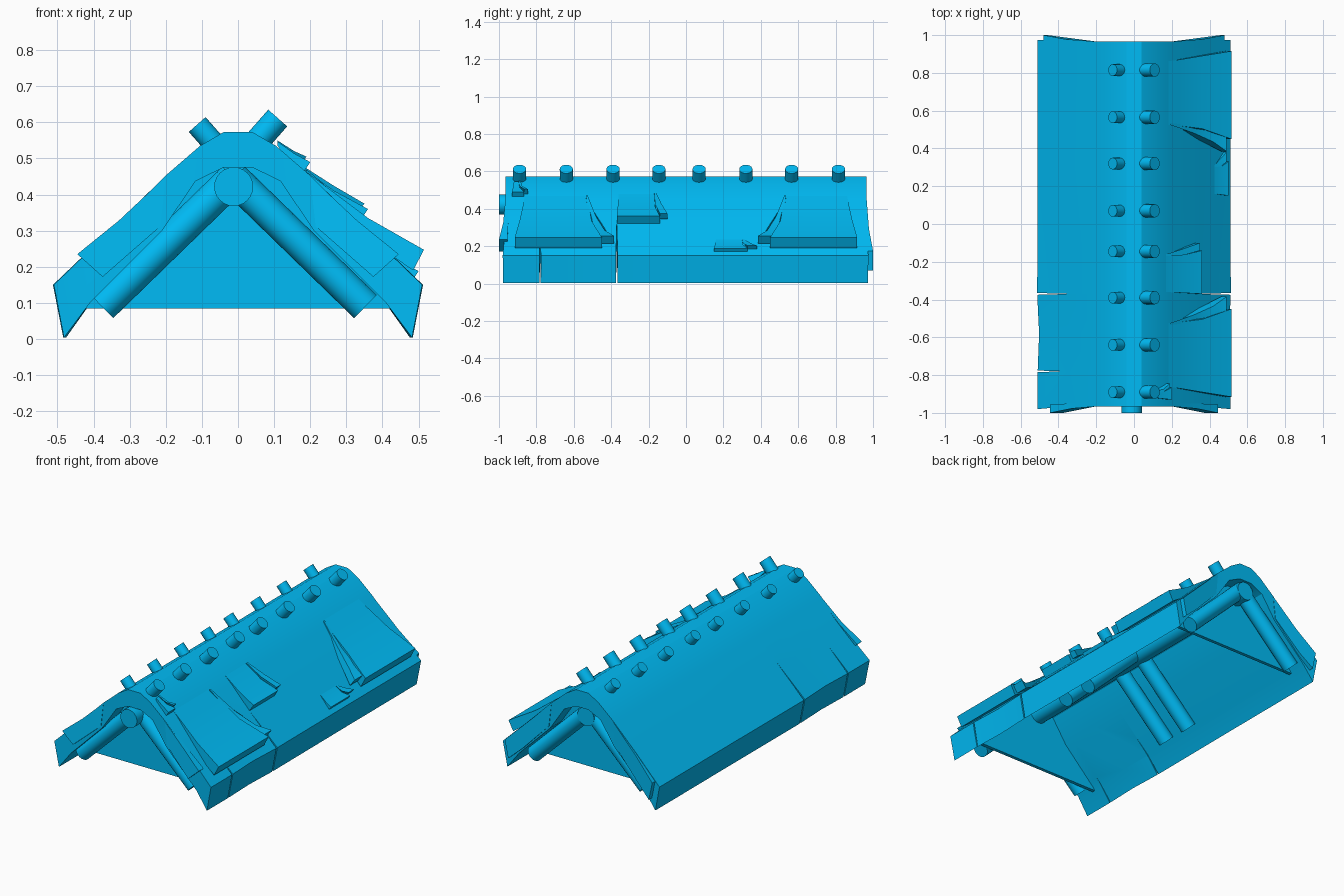
import bpy, bmesh, math
from mathutils import Vector

if "Cube" in bpy.data.objects:
    bpy.data.objects.remove(bpy.data.objects["Cube"])

mat = bpy.data.materials.new("blue")
mat.diffuse_color = (0.0, 0.5, 0.92, 1)
mat.use_nodes = True
mat.node_tree.nodes["Principled BSDF"].inputs["Base Color"].default_value = mat.diffuse_color


def finish(ob, angle=30):
    bpy.ops.object.select_all(action='DESELECT')
    ob.select_set(True)
    bpy.context.view_layer.objects.active = ob
    bpy.ops.object.shade_smooth_by_angle(angle=math.radians(angle))


def loft(name, rings, strip_caps=False):
    """Skin closed rings of points; strip_caps pairs outer and inner points."""
    bm = bmesh.new()
    rows = [[bm.verts.new(p) for p in r] for r in rings]
    n = len(rows[0])
    for a, b in zip(rows, rows[1:]):
        for i in range(n):
            j = (i + 1) % n
            bm.faces.new((a[i], a[j], b[j], b[i]))
    for r in (rows[0], rows[-1]):
        if strip_caps:
            for i in range(n // 2 - 1):
                bm.faces.new((r[i], r[i + 1], r[n - 2 - i], r[n - 1 - i]))
        else:
            bm.faces.new(r)
    bmesh.ops.recalc_face_normals(bm, faces=bm.faces)
    me = bpy.data.meshes.new(name)
    bm.to_mesh(me)
    bm.free()
    me.materials.append(mat)
    ob = bpy.data.objects.new(name, me)
    bpy.context.collection.objects.link(ob)
    finish(ob)
    return ob


def slab(name, pts, side=1, flip=1):
    """Prism along y; each point is (x, z, y start, y end)."""
    return loft(name, [[(side * p[0], flip * p[k], p[1]) for p in pts] for k in (2, 3)])


def rod(name, a, b, r, sides=20):
    a, b = Vector(a), Vector(b)
    bpy.ops.mesh.primitive_cylinder_add(vertices=sides, radius=r, depth=(b - a).length,
                                        location=(a + b) / 2)
    ob = bpy.context.object
    ob.name = name
    ob.rotation_euler = (b - a).to_track_quat('Z', 'Y').to_euler()
    ob.data.materials.append(mat)
    finish(ob)


# main roof shell
outer = [(0.51, 0.15), (0.35, 0.305), (0.2, 0.453), (0.105, 0.535), (0.04, 0.573)]
inner = [(0.482, 0.004), (0.41, 0.1), (0.21, 0.30), (0.118, 0.437), (0.04, 0.475)]
half = lambda h: h + [(-x, z) for x, z in reversed(h)]
profile = half(outer) + half(inner)[::-1]


def section(y, eave=0.0, flare=0.0):
    ring = []
    for x, z in profile:
        e = max(0, abs(x) - 0.35) / 0.16
        ring.append((x * (1 + eave * e), y + flare * e, z))
    return ring


shell = loft("roof_shell", [section(-0.965, 0, -0.015), section(-0.78), section(-0.58, -0.015),
                            section(-0.37, 0.005), section(0.3), section(0.965, 0, 0.01)], True)

# splits in the eaves
for side in (1, -1):
    for y, depth in ((-0.37, 0.33), (-0.78, 0.38)):
        tri = [(side * depth, y), (side * 0.6, y - 0.007), (side * 0.6, y + 0.007)]
        cutter = loft("split_cutter", [[(px, py, z) for px, py in tri] for z in (-0.1, 0.7)])
        cutter.hide_render = True
        m = shell.modifiers.new("split", 'BOOLEAN')
        m.object, m.operation, m.solver = cutter, 'DIFFERENCE', 'EXACT'
        bpy.context.view_layer.objects.active = shell
        bpy.ops.object.modifier_apply(modifier=m.name)
        bpy.data.objects.remove(cutter)
finish(shell)

# curled flaps at the gable ends
for side in (1, -1):
    slab("front_flap", [(0.2, 0.450, -0.966, -0.95), (0.33, 0.328, -0.977, -0.95),
                        (0.445, 0.235, -1.0, -0.955), (0.375, 0.172, -1.0, -0.955),
                        (0.215, 0.312, -0.968, -0.95)], side)
    slab("back_flap", [(0.2, 0.450, 0.9, 0.966), (0.36, 0.292, 0.9, 0.978),
                       (0.48, 0.175, 0.9, 1.0), (0.458, 0.07, 0.9, 1.0),
                       (0.375, 0.145, 0.9, 0.985), (0.215, 0.312, 0.9, 0.968)], side)

# large raised layers on the right slope, with a sliver beside each
for flip in (1, -1):
    slab("large_layer", [(0.1, 0.53, -0.85, -0.53), (0.24, 0.425, -0.87, -0.52),
                         (0.36, 0.335, -0.89, -0.505), (0.515, 0.247, -0.915, -0.45),
                         (0.485, 0.19, -0.915, -0.45), (0.34, 0.29, -0.89, -0.505),
                         (0.1, 0.5, -0.85, -0.53)], 1, flip)
    slab("large_layer_sliver", [(0.19, 0.47, -0.535, -0.525), (0.32, 0.355, -0.52, -0.48),
                                (0.42, 0.285, -0.49, -0.435), (0.49, 0.255, -0.46, -0.385),
                                (0.46, 0.215, -0.46, -0.385), (0.3, 0.33, -0.52, -0.48),
                                (0.19, 0.44, -0.535, -0.525)], 1, flip)


# small raised layers: bottom x, bottom z, y range, sliver end, length up the slope
def small_layer(x, z, y0, y1, y2, run):
    slab("small_layer", [(x - run, z + run * 0.63, y0 + 0.01, y1 - 0.03),
                         (x - run * 0.5, z + run * 0.27, y0 + 0.005, y1 - 0.025), (x, z, y0, y1),
                         (x - 0.03, z - 0.045, y0, y1), (x - run, z + run * 0.5, y0 + 0.01, y1 - 0.03)])
    slab("small_layer_sliver", [(x - run, z + run * 0.66, y1 - 0.03, y1 - 0.02),
                                (x - run * 0.5, z + run * 0.34, y1 - 0.025, y2 - 0.03),
                                (x - 0.01, z + 0.015, y1, y2), (x - 0.035, z - 0.015, y1, y2),
                                (x - run, z + run * 0.5, y1 - 0.03, y1 - 0.02)])


small_layer(0.36, 0.36, -0.37, -0.14, -0.10, 0.19)
small_layer(0.50, 0.188, 0.15, 0.33, 0.38, 0.075)
small_layer(0.20, 0.49, -0.93, -0.865, -0.845, 0.09)

# gable walls
for y in (-0.85, 0.85):
    wall = half([(0.425, 0.085), (0.215, 0.32), (0.12, 0.46), (0.04, 0.5)])
    loft("gable_wall", [[(x, y + d, z) for x, z in wall] for d in (-0.01, 0.01)])

# ridge beam and rafters
rod("ridge_beam", (-0.012, -1.0, 0.422), (-0.012, 0.95, 0.422), 0.054, 24)
for y in (-0.905, -0.17, 0.02, 0.905):
    for side in (1, -1):
        rod("rafter", (-0.012, y, 0.445), (-0.012 + side * 0.365, y, 0.09), 0.045)

# ridge pegs
for y in (-0.89, -0.64, -0.39, -0.145, 0.07, 0.32, 0.565, 0.815):
    rod("right_peg", (0.02, y, 0.51), (0.11, y, 0.612), 0.035)
    rod("left_peg", (-0.03, y, 0.50), (-0.113, y, 0.594), 0.031)
